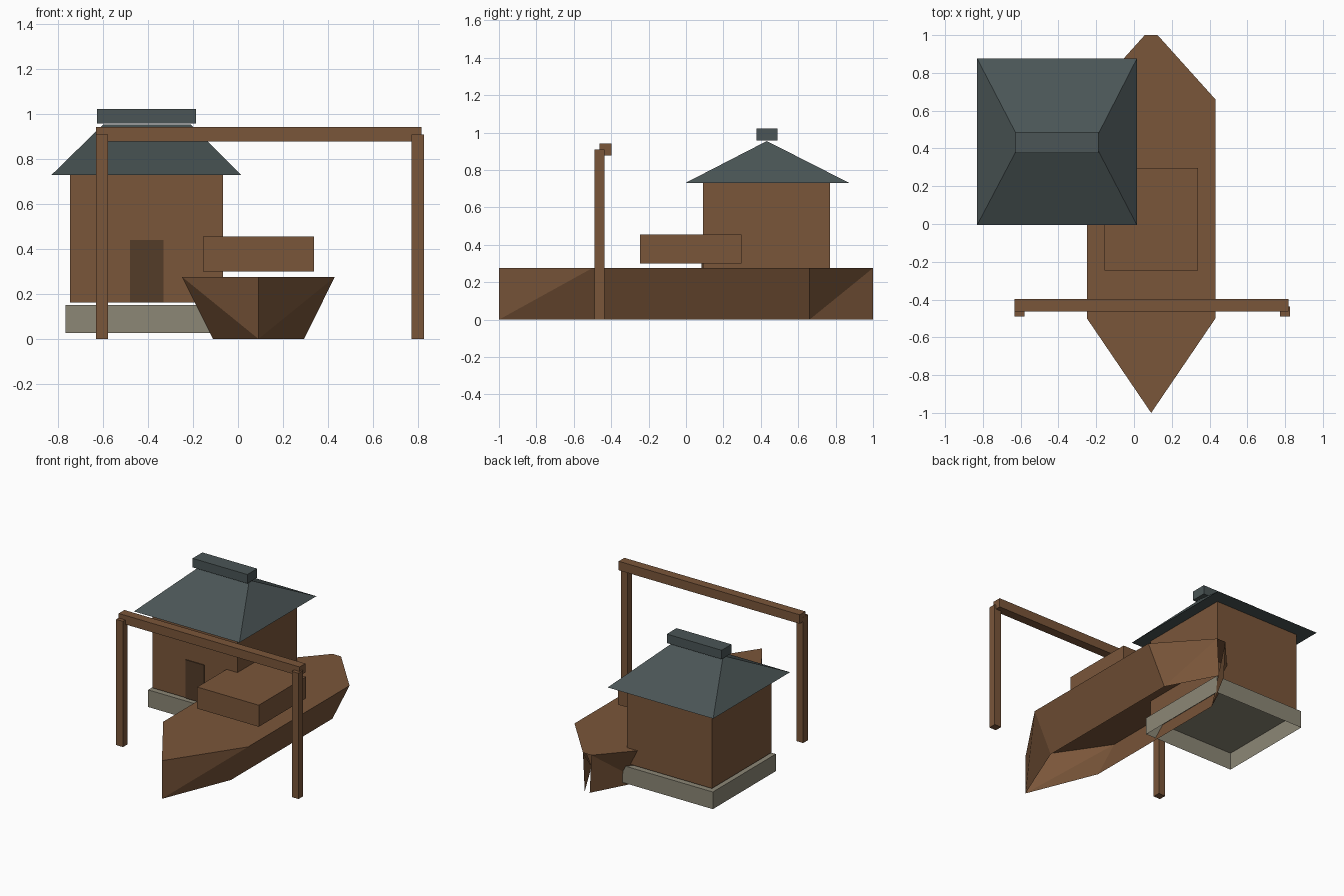
import bpy, bmesh

if "Cube" in bpy.data.objects:
    bpy.data.objects.remove(bpy.data.objects["Cube"])


def material(name, rgb):
    m = bpy.data.materials.new(name)
    m.diffuse_color = (*rgb, 1)
    m.use_nodes = True
    m.node_tree.nodes["Principled BSDF"].inputs["Base Color"].default_value = m.diffuse_color
    return m


WOOD = material("brown wood", (0.195, 0.093, 0.042))
SLATE = material("dark slate", (0.069, 0.091, 0.093))
STONE = material("grey stone", (0.262, 0.242, 0.181))
DOOR = material("dark door wood", (0.087, 0.045, 0.022))


def mesh(name, verts, faces, mat, recalc=True):
    bm = bmesh.new()
    vs = [bm.verts.new(v) for v in verts]
    for f in faces:
        bm.faces.new([vs[i] for i in f])
    if recalc:
        bmesh.ops.recalc_face_normals(bm, faces=bm.faces)
    me = bpy.data.meshes.new(name)
    bm.to_mesh(me)
    bm.free()
    me.materials.append(mat)
    ob = bpy.data.objects.new(name, me)
    bpy.context.collection.objects.link(ob)
    return ob


def box(name, x, y, z, mat, bottom=True):
    verts = [(a, b, c) for c in z for a, b in
             ((x[0], y[0]), (x[1], y[0]), (x[1], y[1]), (x[0], y[1]))]
    faces = [(4, 5, 6, 7)] + [(i, (i + 1) % 4, (i + 1) % 4 + 4, i + 4) for i in range(4)]
    if bottom:
        faces.append((3, 2, 1, 0))
    return mesh(name, verts, faces, mat, recalc=False)


# House: open-bottomed footing, walls, door
box("foundation", (-0.768, -0.046), (0.07, 0.79), (0.026, 0.15), STONE, bottom=False)
box("house_walls", (-0.747, -0.067), (0.09, 0.77), (0.162, 0.73), WOOD)
box("door", (-0.48, -0.332), (0.084, 0.0905), (0.162, 0.44), DOOR)

# Hip roof and ridge cap
mesh("hip_roof",
     [(-0.83, -0.005, 0.73), (0.015, -0.005, 0.73), (0.015, 0.875, 0.73), (-0.83, 0.875, 0.73),
      (-0.6, 0.432, 0.955), (-0.212, 0.432, 0.955)],
     [(0, 1, 5, 4), (1, 2, 5), (2, 3, 4, 5), (3, 0, 4), (3, 2, 1, 0)], SLATE)
box("ridge_cap", (-0.627, -0.188), (0.376, 0.488), (0.958, 1.023), SLATE)

# Boat hull: flat deck, flaring sides, open underneath and at the stern end
CX, H = 0.091, 0.276
stations = [(-0.5, 0.34, 0.203), (0.66, 0.34, 0.203), (1.0, 0.034, 0.02)]
verts = [(CX, -1, 0), (CX, -1, H)]
for s in (1, -1):
    for y, top, low in stations:
        verts += [(CX + s * low, y, 0), (CX + s * top, y, H)]
faces = [(1, 3, 5, 7, 13, 11, 9)]
for o in (2, 8):
    side = [(0, o, o + 1), (0, o + 1, 1), (o, o + 2, o + 3, o + 1),
            (o + 2, o + 5, o + 3), (o + 2, o + 4, o + 5)]
    faces += side if o == 2 else [f[::-1] for f in side]
mesh("boat_hull", verts, faces, WOOD, recalc=False)

# Cabin on the deck
box("boat_cabin", (-0.155, 0.338), (-0.245, 0.297), (0.299, 0.455), WOOD)

# Gate: two posts and a crossbeam
for name, x in (("left_post", -0.606), ("right_post", 0.8)):
    box(name, (x - 0.027, x + 0.027), (-0.489, -0.436), (0, 0.91), WOOD)
box("crossbeam", (-0.632, 0.817), (-0.462, -0.397), (0.878, 0.943), WOOD)
